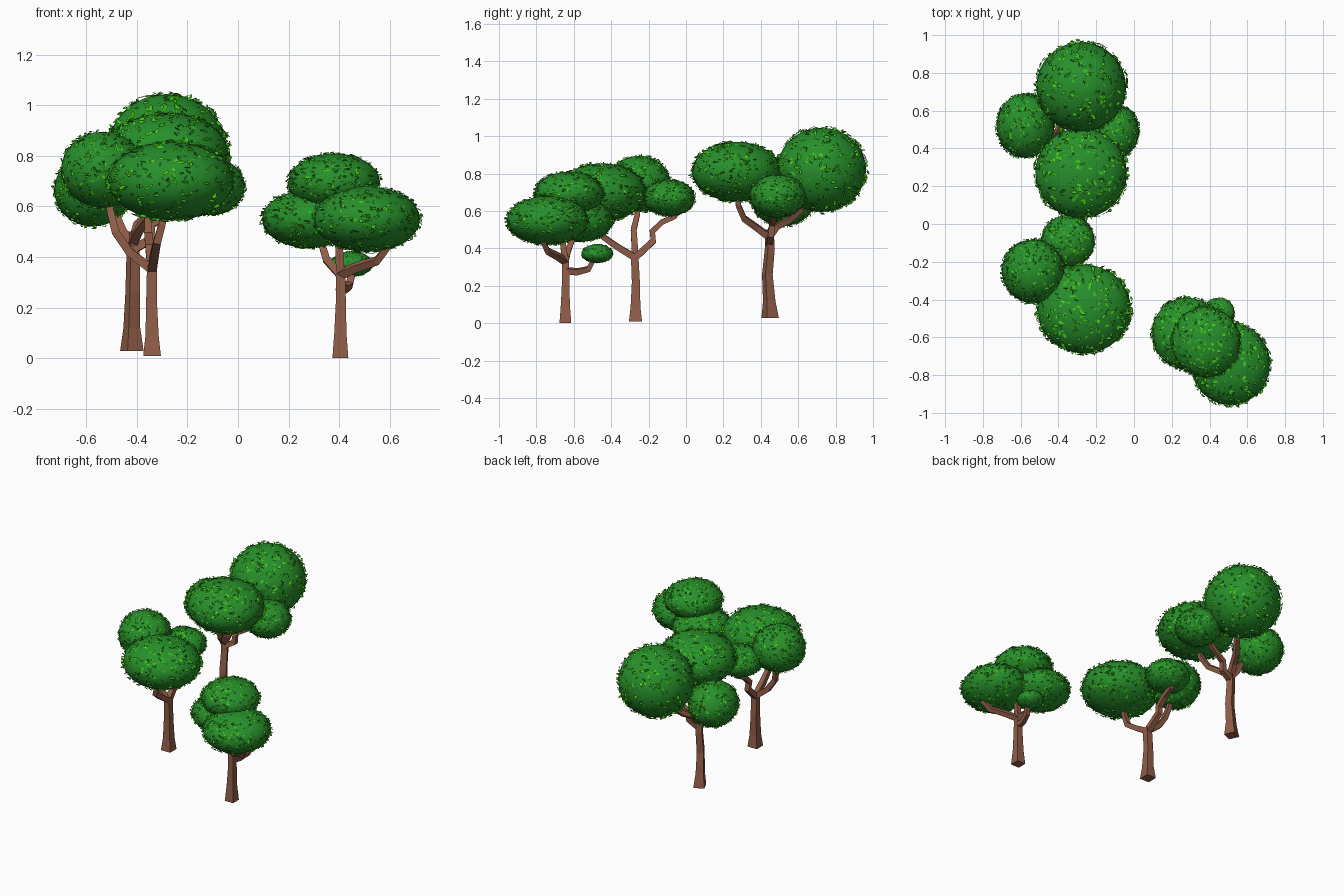
import bpy, bmesh, math, random
from mathutils import Vector, Matrix, Quaternion

if "Cube" in bpy.data.objects:
    bpy.data.objects.remove(bpy.data.objects["Cube"])

random.seed(7)


def material(name, rgb):
    m = bpy.data.materials.new(name)
    m.diffuse_color = (*rgb, 1)
    m.use_nodes = True
    m.node_tree.nodes["Principled BSDF"].inputs["Base Color"].default_value = m.diffuse_color
    return m


BARK = material("bark", (0.28, 0.11, 0.065))
CROWN = material("crown_green", (0.02, 0.28, 0.025))
LEAF = material("leaf_green", (0.06, 0.58, 0.01))


def finish(bm, name, mat):
    me = bpy.data.meshes.new(name)
    bm.to_mesh(me)
    bm.free()
    me.materials.append(mat)
    ob = bpy.data.objects.new(name, me)
    bpy.context.collection.objects.link(ob)
    return ob


def tube(bm, path, widths, turn=0.0):
    """Four-sided tapering limb along a path; widths are side lengths."""
    pts = [Vector(p) for p in path]
    rings = []
    for i, p in enumerate(pts):
        t = pts[min(i + 1, len(pts) - 1)] - pts[max(i - 1, 0)]
        if turn or i == 0 and widths[0] > 0.05:
            t = Vector((0, 0, 1))
        q = Vector((0, 0, 1)).rotation_difference(t.normalized())
        r = widths[i] / math.sqrt(2)
        ring = []
        for k in range(4):
            a = turn + math.pi / 4 + k * math.pi / 2
            ring.append(bm.verts.new(p + q @ Vector((r * math.cos(a), r * math.sin(a), 0))))
        rings.append(ring)
    for a, b in zip(rings, rings[1:]):
        for k in range(4):
            bm.faces.new((a[k], a[(k + 1) % 4], b[(k + 1) % 4], b[k]))
    bm.faces.new(rings[0][::-1])
    bm.faces.new(rings[-1])


def wood(name, trunk, trunk_w, branches, branch_w, turn=0.0):
    bm = bmesh.new()
    tube(bm, trunk, trunk_w, turn)
    for path in branches:
        n = len(path) - 1
        tube(bm, path, [branch_w * (1 - 0.3 * i / n) for i in range(n + 1)])
    finish(bm, name, BARK)


def crown(name, centre, radii, count=620):
    # smooth squashed ball
    shape = Matrix.Translation(centre) @ Matrix.Diagonal((*radii, 1))
    bm = bmesh.new()
    bmesh.ops.create_uvsphere(bm, u_segments=32, v_segments=16, radius=1, matrix=shape)
    for f in bm.faces:
        f.smooth = True
    finish(bm, name, CROWN)
    # small pointed leaves scattered over the ball
    bm = bmesh.new()
    outline = ((-1, 0), (-0.4, 0.45), (0.3, 0.42), (1, 0), (0.3, -0.42), (-0.4, -0.45))
    for _ in range(count):
        n = Vector([random.gauss(0, 1) for _ in range(3)]).normalized()
        q = n.to_track_quat('Z', 'Y') @ Quaternion((0, 0, 1), random.uniform(0, 2 * math.pi))
        q = q @ Quaternion((1, 0, 0), random.gauss(0, 0.6)) @ Quaternion((0, 1, 0), random.gauss(0, 0.5))
        s = random.uniform(0.045, 0.08)
        base = n * random.uniform(1.0, 1.05)
        bm.faces.new([bm.verts.new(shape @ (base + q @ Vector((x * s, y * s, 0)))) for x, y in outline])
    finish(bm, name + "_leaves", LEAF)


# Front right tree
wood("right_tree_wood",
     [(.405, -.645, 0), (.405, -.645, .10), (.407, -.643, .22), (.405, -.645, .36)],
     [.063, .048, .04, .036],
     [[(.405, -.645, .33), (.47, -.69, .36), (.55, -.74, .385), (.60, -.77, .45), (.58, -.77, .5)],
      [(.405, -.645, .33), (.35, -.63, .39), (.335, -.61, .44), (.31, -.59, .53)],
      [(.405, -.645, .33), (.40, -.66, .44), (.39, -.64, .53), (.385, -.62, .64)],
      [(.405, -.645, .28), (.42, -.58, .275), (.44, -.52, .29), (.45, -.50, .33), (.45, -.48, .37)]],
     .034)
crown("right_tree_crown_front", (.51, -.74, .55), (.21, .218, .13))
crown("right_tree_crown_top", (.38, -.625, .695), (.182, .186, .115))
crown("right_tree_crown_side", (.28, -.58, .55), (.185, .19, .115))
crown("right_tree_crown_small", (.45, -.475, .372), (.083, .085, .05), 350)

# Front left tree
wood("left_tree_wood",
     [(-.34, -.27, .008), (-.34, -.27, .09), (-.342, -.268, .22), (-.34, -.275, .37)],
     [.07, .052, .043, .04],
     [[(-.34, -.272, .35), (-.43, -.275, .42), (-.485, -.28, .5), (-.505, -.26, .58), (-.52, -.25, .68)],
      [(-.34, -.272, .35), (-.33, -.37, .41), (-.32, -.44, .46), (-.30, -.45, .53), (-.28, -.45, .64)],
      [(-.34, -.272, .35), (-.35, -.175, .44), (-.355, -.18, .49), (-.355, -.13, .54),
       (-.35, -.06, .57), (-.35, -.035, .62)]],
     .036)
crown("left_tree_crown_front", (-.265, -.45, .70), (.248, .235, .155))
crown("left_tree_crown_side", (-.535, -.25, .745), (.165, .168, .15))
crown("left_tree_crown_back", (-.35, -.09, .67), (.142, .138, .097))

# Back tree
wood("back_tree_wood",
     [(-.42, .45, .028), (-.42, .445, .12), (-.417, .435, .26), (-.415, .448, .40), (-.415, .445, .50)],
     [.07, .05, .043, .04, .036],
     [[(-.415, .445, .46), (-.39, .38, .51), (-.35, .31, .56), (-.31, .28, .63), (-.29, .275, .72)],
      [(-.415, .445, .46), (-.40, .49, .52), (-.37, .55, .55), (-.32, .62, .61), (-.29, .68, .70)],
      [(-.415, .445, .45), (-.455, .455, .50), (-.475, .47, .55), (-.54, .50, .63)],
      [(-.415, .445, .43), (-.345, .455, .47), (-.34, .46, .53), (-.25, .475, .58), (-.16, .49, .65)]],
     .036, math.radians(25))
crown("back_tree_crown_rear", (-.28, .725, .82), (.238, .238, .225))
crown("back_tree_crown_front", (-.28, .27, .81), (.242, .238, .16))
crown("back_tree_crown_left", (-.575, .52, .665), (.152, .17, .145))
crown("back_tree_crown_right", (-.115, .49, .68), (.142, .15, .115))
